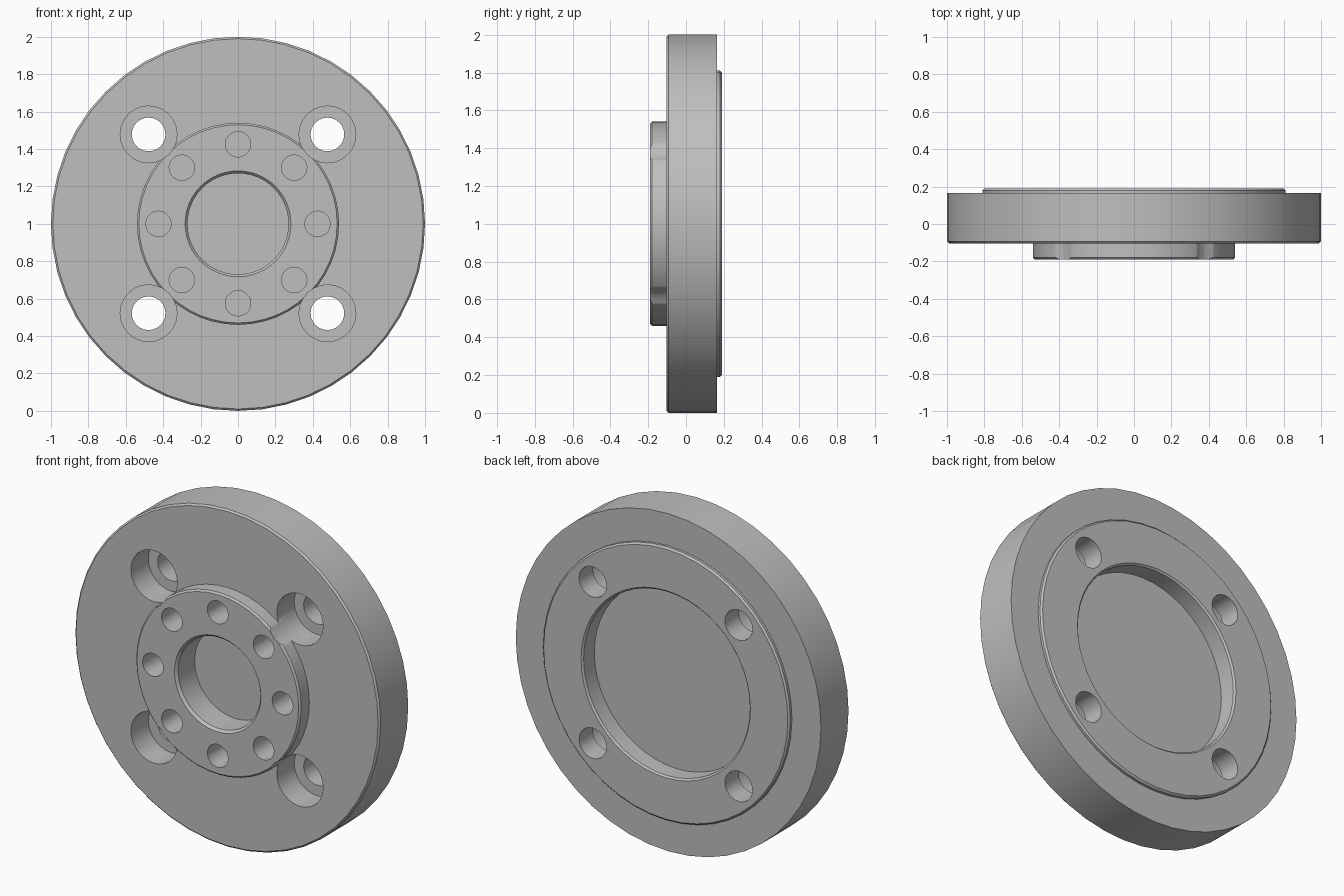
import bpy, bmesh, math

cube = bpy.data.objects.get("Cube")
if cube:
    bpy.data.objects.remove(cube)

grey = bpy.data.materials.new("plain grey")
grey.use_nodes = True
colour = (0.52, 0.52, 0.52, 1)
grey.diffuse_color = colour
grey.node_tree.nodes["Principled BSDF"].inputs["Base Color"].default_value = colour


def lathe(bm, profile, sides, cx=0, cz=1):
    """Revolve (radius, y) points, closed at both ends, about an axis along y."""
    rings = []
    for r, y in profile:
        if r == 0:
            rings.append([bm.verts.new((cx, y, cz))] * sides)
        else:
            angles = [math.tau * i / sides for i in range(sides)]
            rings.append([bm.verts.new((cx + r * math.cos(a), y, cz + r * math.sin(a)))
                          for a in angles])
    for a, b in zip(rings, rings[1:]):
        for i in range(sides):
            j = (i + 1) % sides
            corners = list(dict.fromkeys((a[i], a[j], b[j], b[i])))
            bm.faces.new(corners)


def make_object(name, bm):
    bmesh.ops.recalc_face_normals(bm, faces=bm.faces[:])
    mesh = bpy.data.meshes.new(name)
    bm.to_mesh(mesh)
    bm.free()
    mesh.materials.append(grey)
    obj = bpy.data.objects.new(name, mesh)
    bpy.context.collection.objects.link(obj)
    return obj


# Flange body: front bore, raised boss, main disc, rear spigot, rear recess
bm = bmesh.new()
lathe(bm, [
    (0, -0.02), (0.27, -0.02), (0.27, -0.175), (0.283, -0.19),
    (0.53, -0.19), (0.54, -0.18), (0.54, -0.103),
    (0.99, -0.103), (1, -0.093), (1, 0.165),
    (0.81, 0.165), (0.81, 0.18), (0.80, 0.19),
    (0.555, 0.19), (0.545, 0.18), (0.545, 0.08), (0, 0.08),
], 48)
flange = make_object("flange_body", bm)

# Cutters: four counterbored mounting holes and eight blind boss holes
bm = bmesh.new()
for sx in (-1, 1):
    for sz in (-1, 1):
        lathe(bm, [(0, -0.3), (0.152, -0.3), (0.152, 0.06), (0.09, 0.06),
                   (0.09, 0.3), (0, 0.3)], 24, sx * 0.478, 1 + sz * 0.478)
for k in range(8):
    a = math.tau * k / 8
    lathe(bm, [(0, -0.3), (0.068, -0.3), (0.068, 0.02), (0, 0.02)], 20,
          0.425 * math.cos(a), 1 + 0.425 * math.sin(a))
cutter = make_object("hole_cutter", bm)
cutter.hide_render = True

# Cut the holes
cut = flange.modifiers.new("holes", 'BOOLEAN')
cut.operation = 'DIFFERENCE'
cut.solver = 'EXACT'
cut.object = cutter
bpy.ops.object.select_all(action='DESELECT')
bpy.context.view_layer.objects.active = flange
flange.select_set(True)
bpy.ops.object.modifier_apply(modifier=cut.name)
bpy.data.objects.remove(cutter)

# Smooth round walls, sharp machined edges
bpy.ops.object.shade_smooth_by_angle(angle=math.radians(30))
